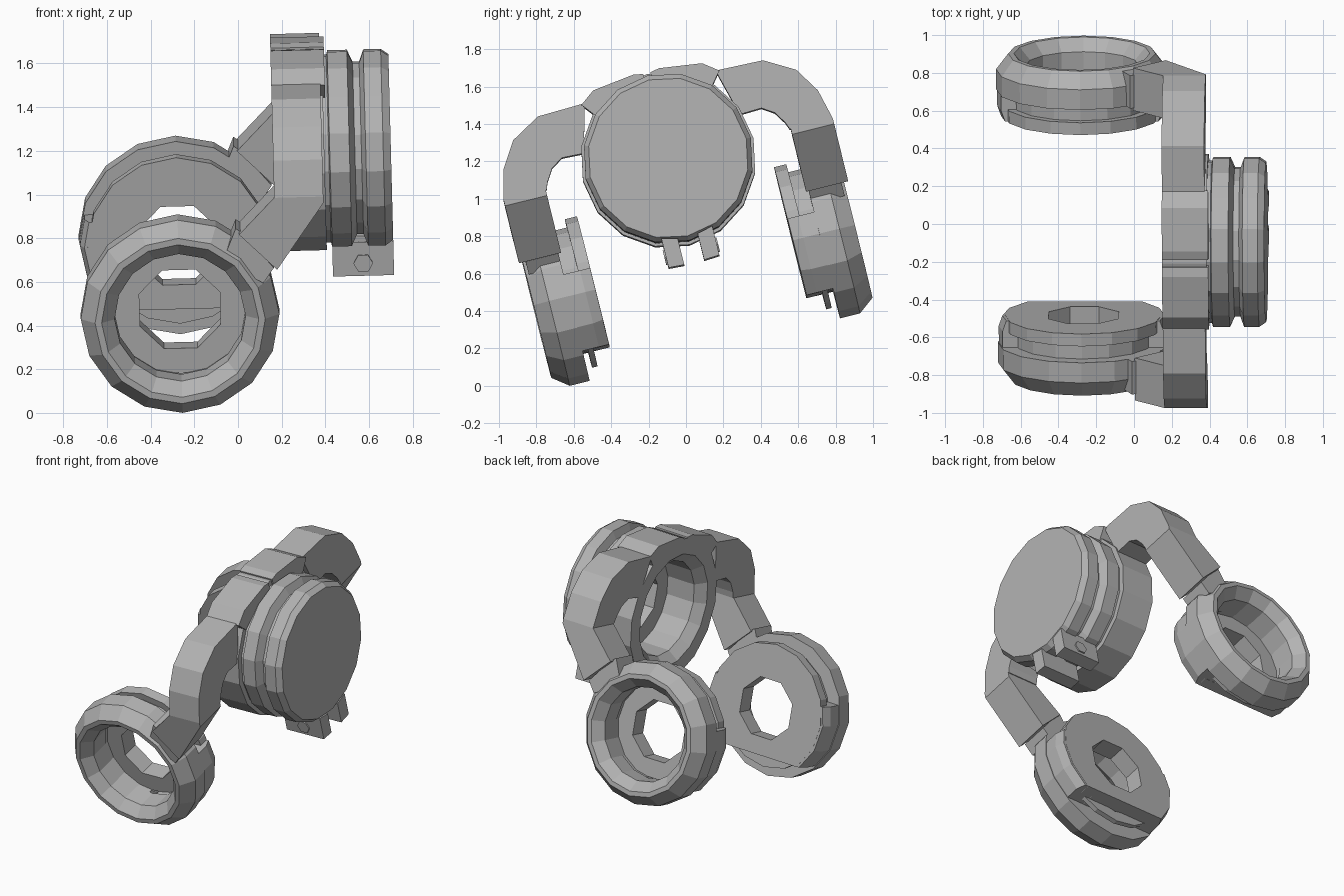
import bpy, bmesh
from math import sin, cos, pi, radians
from mathutils import Matrix, Vector

old = bpy.data.objects.get("Cube")
if old:
    bpy.data.objects.remove(old)

grey = bpy.data.materials.new("plain grey")
grey.use_nodes = True
colour = (0.45, 0.45, 0.45, 1)
grey.diffuse_color = colour
grey.node_tree.nodes["Principled BSDF"].inputs["Base Color"].default_value = colour

# Whole assembly leans about the hub
LEAN = (Matrix.Translation((0, -0.095, 1.2)) @ Matrix.Rotation(radians(-1.5), 4, 'Y')
        @ Matrix.Rotation(radians(14), 4, 'X'))
CUP_X, CUP_Z = -0.285, -0.575
SIDES = 16


def finish(bm, name, side=1):
    """Mirror to the wanted side, lean, and make an object."""
    bmesh.ops.remove_doubles(bm, verts=bm.verts, dist=0.0005)
    bm.transform(LEAN @ Matrix.Diagonal((1, side, 1, 1)))
    bmesh.ops.recalc_face_normals(bm, faces=bm.faces)
    me = bpy.data.meshes.new(name)
    bm.to_mesh(me)
    bm.free()
    me.materials.append(grey)
    ob = bpy.data.objects.new(name, me)
    bpy.context.collection.objects.link(ob)
    return ob


def revolve(profile, place, closed=True):
    """Turn (along, radius) points; radius 0.2 becomes an octagonal hole."""
    bm = bmesh.new()
    rings = []
    for i in range(SIDES):
        a = 2 * pi * i / SIDES
        row = []
        for along, r in profile:
            if r == 0.2 and i % 2 == 0:
                r *= cos(pi / 8)
            row.append(bm.verts.new(place(along, r * cos(a), r * sin(a))))
        rings.append(row)
    n = len(profile)
    for i in range(SIDES):
        p, q = rings[i], rings[(i + 1) % SIDES]
        for j in range(n if closed else n - 1):
            k = (j + 1) % n
            loop = [p[j], p[k], q[k], q[j]]
            if profile[j][1] == 0:
                loop.remove(q[j])
            if profile[k][1] == 0:
                loop.remove(q[k])
            bm.faces.new(loop)
    return bm


def prism(points, place, lo, hi):
    """Extrude a flat outline from lo to hi."""
    bm = bmesh.new()
    a = [bm.verts.new(place(lo, u, v)) for u, v in points]
    b = [bm.verts.new(place(hi, u, v)) for u, v in points]
    bm.faces.new(a)
    bm.faces.new(b[::-1])
    for i in range(len(a)):
        j = (i + 1) % len(a)
        bm.faces.new((a[i], a[j], b[j], b[i]))
    return bm


def clip(bm, z, direction):
    """Cut away everything on the given vertical side and cap the cut."""
    cut = bmesh.ops.bisect_plane(
        bm, geom=bm.verts[:] + bm.edges[:] + bm.faces[:], dist=1e-5,
        plane_co=(0, 0, z), plane_no=(0, 0, direction), clear_outer=True)
    edges = [e for e in cut["geom_cut"] if isinstance(e, bmesh.types.BMEdge)]
    bmesh.ops.holes_fill(bm, edges=edges, sides=0)
    return bm


def along_x(x, y, z):
    return Vector((x, y, z))


def along_y(y, x, z):
    return Vector((x, y, z))


def cup_axis(y, x, z):
    return Vector((x + CUP_X, y, z + CUP_Z))


# Hub: hollow collar, groove and closed face
finish(revolve([(0.55, 0), (0.55, 0.2), (0.42, 0.2), (0.42, 0.31), (0.22, 0.31),
                (0.16, 0.37), (0.16, 0.47), (0.395, 0.47), (0.395, 0.435),
                (0.415, 0.435), (0.42, 0.455), (0.51, 0.455), (0.535, 0.4),
                (0.565, 0.4), (0.585, 0.455), (0.665, 0.455), (0.70, 0.43),
                (0.70, 0)], along_x, closed=False), "hub")

for side, label in ((1, "back"), (-1, "front")):
    # Clamp lug under the hub with hexagonal bolt head
    finish(prism([(0.055, -0.43), (0.14, -0.41), (0.14, -0.57), (0.055, -0.575)],
                 along_x, 0.42, 0.70), label + "_clamp_lug", side)
    bolt = [(0.56 + 0.045 * cos(k * pi / 3), -0.51 + 0.045 * sin(k * pi / 3))
            for k in range(6)]
    finish(prism(bolt, along_y, 0.13, 0.148), label + "_clamp_bolt", side)

    # Raised shoulder on the collar, with a slit between the two halves
    finish(prism([(0.02, 0.42), (0.02, 0.475), (0.07, 0.485), (0.30, 0.455),
                  (0.38, 0.395), (0.32, 0.32), (0.16, 0.4)],
                 along_x, 0.16, 0.405), label + "_shoulder", side)

    # Curved arm
    finish(prism([(0.36, 0.40), (0.62, 0.392), (0.78, 0.30), (0.866, 0.165),
                  (0.907, 0.0), (0.67, 0.0), (0.655, 0.04), (0.613, 0.105),
                  (0.55, 0.146), (0.43, 0.141)],
                 along_x, 0.16, 0.385), label + "_arm", side)
    # Arm end bending sideways, and the neck into the cup
    finish(prism([(0.16, 0.0), (0.385, 0.0), (0.385, -0.03), (0.165, -0.34),
                  (-0.005, -0.17)], along_y, 0.675, 0.907), label + "_arm_end", side)
    finish(prism([(-0.02, -0.15), (0.01, -0.17), (0.15, -0.34), (0.10, -0.41),
                  (0.03, -0.37), (-0.07, -0.27)],
                 along_y, 0.69, 0.87), label + "_neck", side)

    # Cup: bevelled outer ring
    finish(revolve([(0.69, 0.30), (0.82, 0.30), (0.885, 0.36), (0.885, 0.39),
                    (0.80, 0.455), (0.69, 0.455)], cup_axis),
           label + "_cup_ring", side)
    # Rear of the cup: grooved floor with an octagonal hole and flat underside
    floor = revolve([(0.543, 0.2), (0.66, 0.2), (0.66, 0.305), (0.70, 0.305),
                     (0.70, 0.37), (0.61, 0.37), (0.61, 0.415), (0.543, 0.415)],
                    cup_axis)
    finish(clip(floor, CUP_Z - 0.30, -1), label + "_cup_floor", side)
    # Solid lower band that closes the groove
    band = revolve([(0.544, 0.36), (0.695, 0.36), (0.695, 0.45), (0.60, 0.45),
                    (0.544, 0.43)], cup_axis)
    clip(band, CUP_Z + 0.12, 1)
    finish(clip(band, CUP_Z - 0.299, -1), label + "_cup_band", side)
    # Thin lip below the flat
    lip = revolve([(0.63, 0.31), (0.66, 0.31), (0.66, 0.39), (0.63, 0.39)], cup_axis)
    finish(clip(lip, CUP_Z - 0.2, 1), label + "_cup_lip", side)
